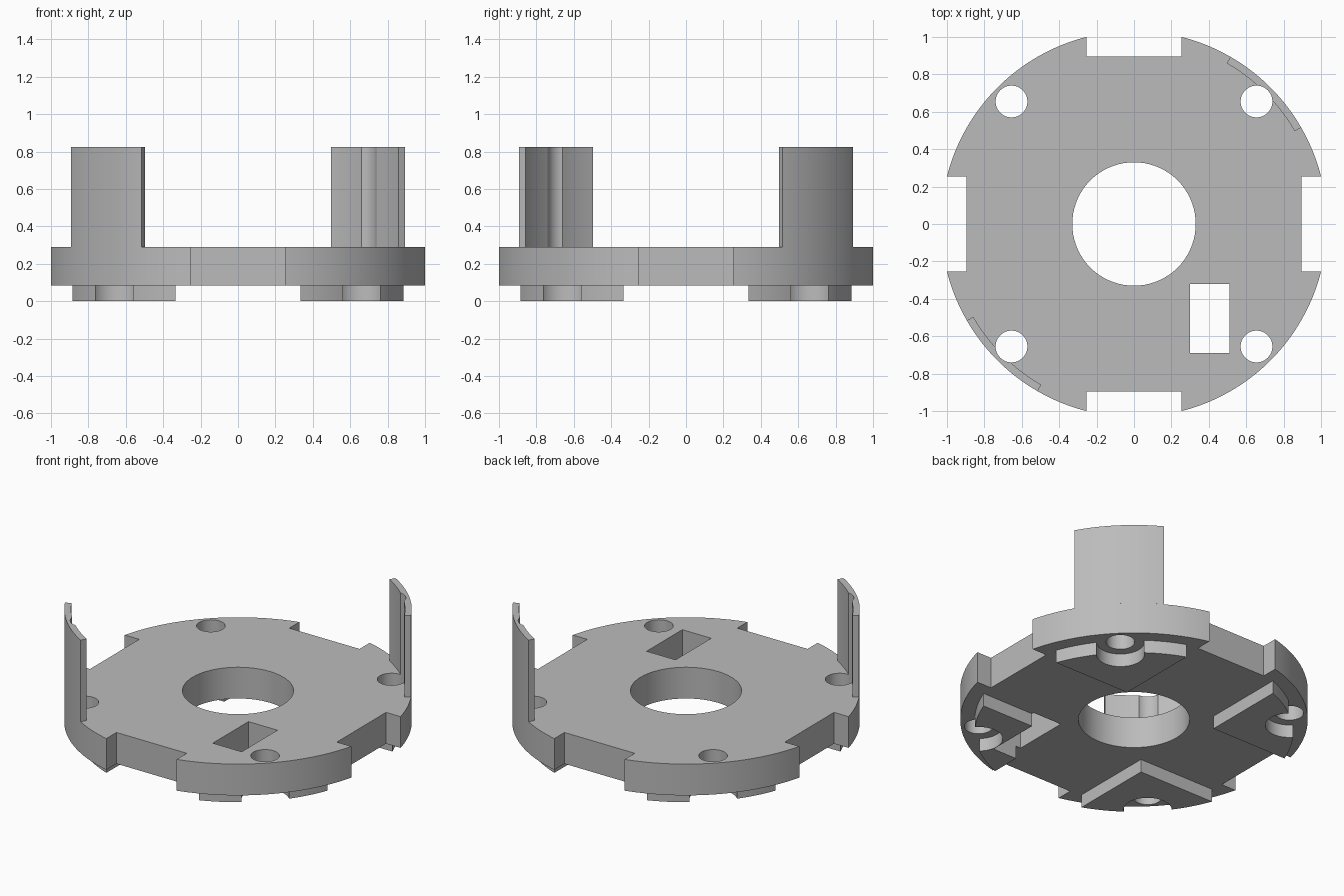
import bpy, bmesh
from math import sin, cos, asin, radians, pi

cube = bpy.data.objects.get("Cube")
if cube:
    bpy.data.objects.remove(cube, do_unlink=True)

R = 1.032                      # plate radius
SLOT, SLOT_IN = 0.255, 0.895   # rim slot half width and floor distance
BOLT = 0.655                   # bolt hole offset on both axes
FOOT_R, FOOT_IN = 0.946, 0.335
Z_PLATE, Z_TOP, Z_WALL = 0.085, 0.29, 0.825

grey = bpy.data.materials.new("plain grey")
grey.use_nodes = True
colour = (0.5, 0.5, 0.5, 1)
grey.diffuse_color = colour
grey.node_tree.nodes["Principled BSDF"].inputs["Base Color"].default_value = colour


def arc(r, a0, a1, n=24, cx=0, cy=0):
    return [(cx + r * cos(a0 + (a1 - a0) * i / n),
             cy + r * sin(a0 + (a1 - a0) * i / n)) for i in range(n + 1)]


def circle(r, cx=0, cy=0, n=48):
    return arc(r, 0, 2 * pi, n, cx, cy)[:-1]


def turn(pts, q):
    """Rotate an outline by q quarter turns."""
    for _ in range(q):
        pts = [(-y, x) for x, y in pts]
    return pts


def prism(name, pts, z0, z1):
    bm = bmesh.new()
    base = bm.faces.new([bm.verts.new((x, y, z0)) for x, y in pts])
    top = bmesh.ops.extrude_face_region(bm, geom=[base])["geom"]
    bmesh.ops.translate(bm, vec=(0, 0, z1 - z0),
                        verts=[g for g in top if isinstance(g, bmesh.types.BMVert)])
    bmesh.ops.recalc_face_normals(bm, faces=bm.faces)
    mesh = bpy.data.meshes.new(name)
    bm.to_mesh(mesh)
    bm.free()
    mesh.materials.append(grey)
    ob = bpy.data.objects.new(name, mesh)
    bpy.context.collection.objects.link(ob)
    return ob


def cut(ob, *outlines):
    """Cut each outline vertically through the object, then smooth its curves."""
    bpy.ops.object.select_all(action="DESELECT")
    bpy.context.view_layer.objects.active = ob
    ob.select_set(True)
    for pts in outlines:
        cutter = prism("cutter", pts, -0.5, 1.5)
        cutter.hide_render = True
        mod = ob.modifiers.new("cut", "BOOLEAN")
        mod.operation, mod.solver, mod.object = "DIFFERENCE", "EXACT", cutter
        bpy.ops.object.modifier_apply(modifier=mod.name)
        bpy.data.objects.remove(cutter, do_unlink=True)
    bpy.ops.object.shade_smooth_by_angle(angle=radians(30))


def bolt(r, q):
    return turn(circle(r, BOLT, BOLT), q)


window = [(0.30, -0.69), (0.51, -0.69), (0.51, -0.32), (0.30, -0.32)]

# Round plate with four rim slots, a bore, bolt holes and a window
edge = asin(SLOT / R)
quarter = arc(R, edge, pi / 2 - edge, 32) + [(SLOT, SLOT_IN), (-SLOT, SLOT_IN)]
outline = [p for q in range(4) for p in turn(quarter, q)]
plate = prism("base_plate", outline, Z_PLATE, Z_TOP)
cut(plate, circle(0.33, n=72), window, *[bolt(0.085, q) for q in range(4)])

# Corner feet with an open round pocket about each bolt hole
edge = asin(FOOT_IN / FOOT_R)
foot_outline = [(FOOT_IN, FOOT_IN)] + arc(FOOT_R, edge, pi / 2 - edge)
for q, side in enumerate(("back_left", "back_right", "front_right", "front_left")):
    foot = prism("foot_" + side, turn(foot_outline, q), 0, Z_PLATE)
    cuts = [bolt(0.143, q)] + ([window] if q == 3 else [])
    cut(foot, *cuts)

# Two upright curved walls, grooved by the bolt holes
wall_outline = arc(R, pi / 6, pi / 3) + arc(0.992, pi / 3, pi / 6)
for q, side in ((0, "back_left"), (2, "front_right")):
    wall = prism("wall_" + side, turn(wall_outline, q), Z_TOP, Z_WALL)
    cut(wall, bolt(0.085, q))
